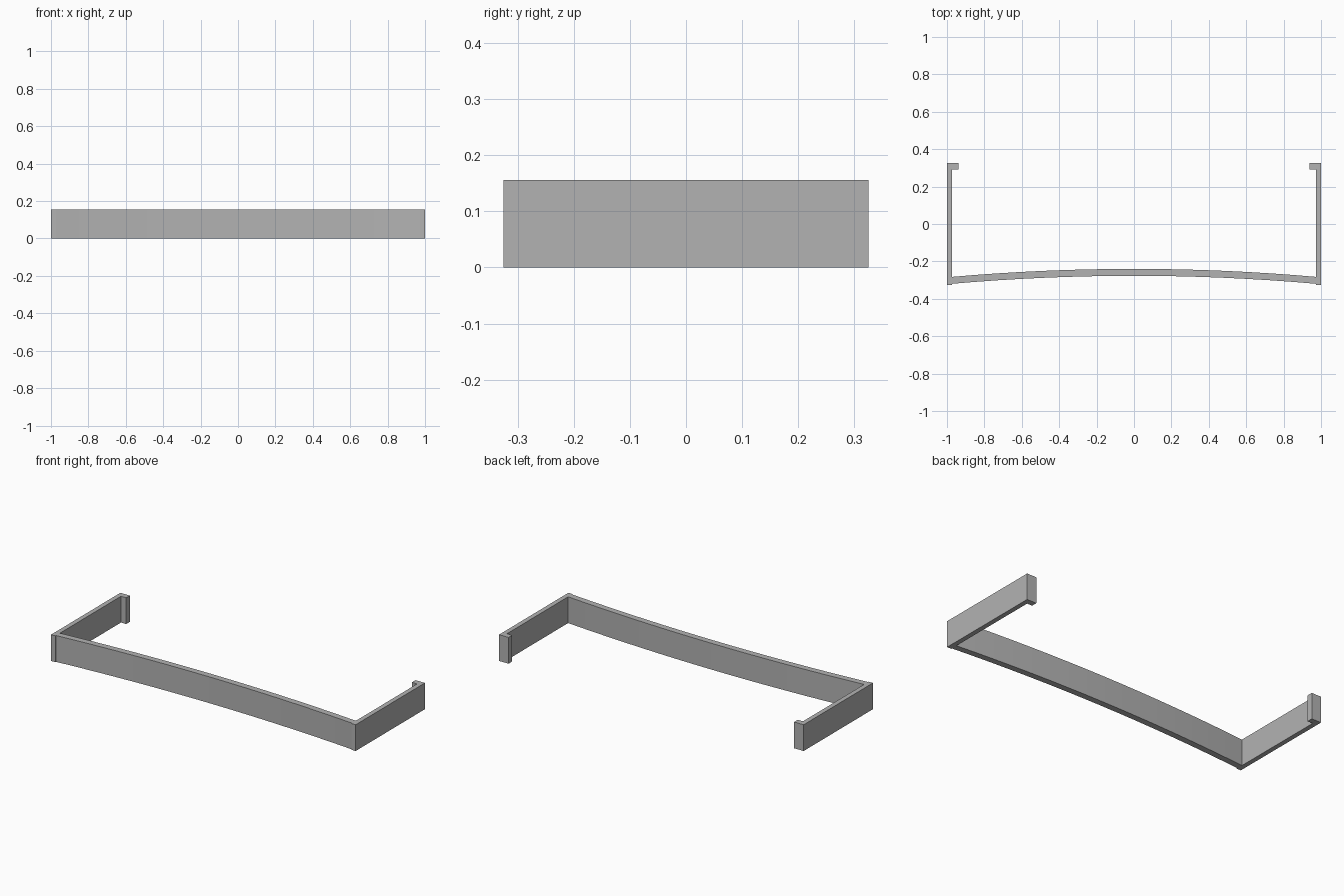
import bpy, bmesh

cube = bpy.data.objects.get("Cube")
if cube:
    bpy.data.objects.remove(cube, do_unlink=True)

HEIGHT = 0.156
DEPTH = 0.325      # half of the overall depth
WALL = 0.028       # side arm thickness
SEGMENTS = 16      # facets along the bowed bar

grey = bpy.data.materials.new("plain grey")
grey.use_nodes = True
colour = (0.45, 0.45, 0.45, 1)
grey.diffuse_color = colour
grey.node_tree.nodes["Principled BSDF"].inputs["Base Color"].default_value = colour


def extrude_outline(name, outline):
    """Raise a flat outline (x, y) from the ground to the full height."""
    bm = bmesh.new()
    base = bm.faces.new([bm.verts.new((x, y, 0)) for x, y in outline])
    top = bmesh.ops.extrude_face_region(bm, geom=[base])
    verts = [v for v in top["geom"] if isinstance(v, bmesh.types.BMVert)]
    bmesh.ops.translate(bm, verts=verts, vec=(0, 0, HEIGHT))
    bmesh.ops.recalc_face_normals(bm, faces=bm.faces)
    mesh = bpy.data.meshes.new(name)
    bm.to_mesh(mesh)
    bm.free()
    mesh.materials.append(grey)
    obj = bpy.data.objects.new(name, mesh)
    bpy.context.collection.objects.link(obj)
    return obj


# Bowed front bar, its middle set back from the corners
span = 1 - WALL
xs = [span * (2 * i / SEGMENTS - 1) for i in range(SEGMENTS + 1)]
outer = [(x, -0.277 - 0.045 * x * x) for x in xs]
inner = [(x, y + 0.037) for x, y in reversed(outer)]
extrude_outline("front_bar", outer + inner)

# Side arms with an inward hook at the back end
for name, side in (("left_arm", 1), ("right_arm", -1)):
    profile = [(1, -DEPTH), (1, DEPTH), (0.938, DEPTH), (0.938, DEPTH - 0.034),
               (1 - WALL, DEPTH - 0.034), (1 - WALL, -DEPTH)]
    extrude_outline(name, [(side * x, y) for x, y in profile])
